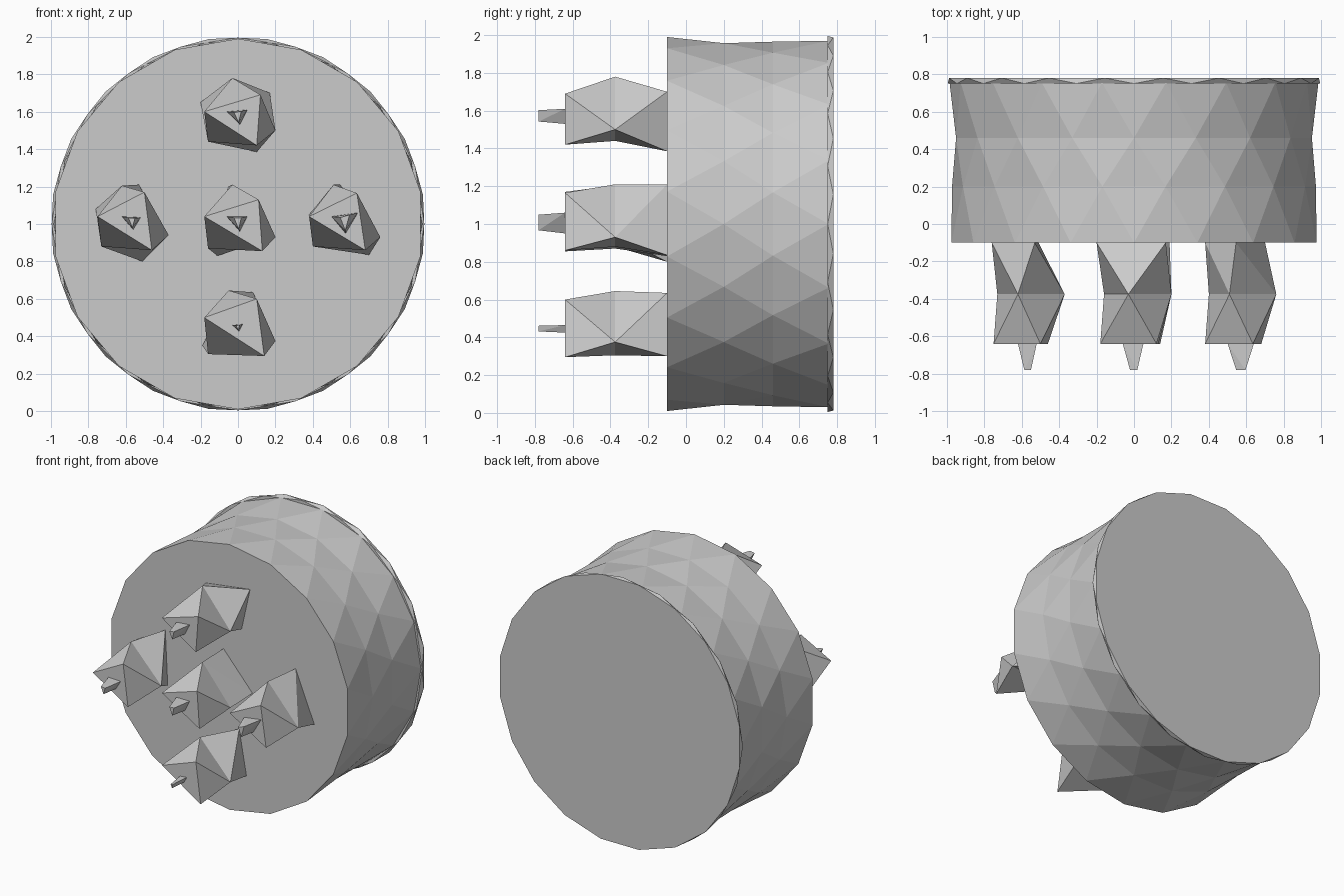
import bpy, bmesh, math

if "Cube" in bpy.data.objects:
    bpy.data.objects.remove(bpy.data.objects["Cube"])


def finish(bm, name):
    bmesh.ops.recalc_face_normals(bm, faces=bm.faces)
    me = bpy.data.meshes.new(name)
    bm.to_mesh(me)
    bm.free()
    ob = bpy.data.objects.new(name, me)
    bpy.context.collection.objects.link(ob)
    return ob


def drum(name, rings, n):
    """Faceted drum along y: rings of (y, radius), each turned half a step."""
    bm = bmesh.new()
    loops = []
    for k, (y, r) in enumerate(rings):
        loops.append([bm.verts.new((
            r * math.sin(math.tau * (i + k / 2) / n), y,
            1 + r * math.cos(math.tau * (i + k / 2) / n))) for i in range(n)])
    for a, b in zip(loops, loops[1:]):
        # keep the diagonals short by following the half-step turn
        for i in range(n):
            j = (i + 1) % n
            bm.faces.new((a[i], a[j], b[i]))
            bm.faces.new((a[j], b[j], b[i]))
    bm.faces.new(loops[0])
    bm.faces.new(loops[-1])
    return finish(bm, name)


def chunk(name, *sections):
    """Faceted peg: triangular (x, z) sections at given y, hulled pairwise."""
    bm = bmesh.new()
    for (y0, s0), (y1, s1) in zip(sections, sections[1:]):
        vs = [bm.verts.new((x, y0, z)) for x, z in s0]
        vs += [bm.verts.new((x, y1, z)) for x, z in s1]
        bmesh.ops.convex_hull(bm, input=vs)
    # drop the hidden walls between the pieces
    for y, _ in sections[1:-1]:
        inner = [f for f in bm.faces if all(abs(v.co.y - y) < 1e-4 for v in f.verts)]
        bmesh.ops.delete(bm, geom=inner, context='FACES_ONLY')
    bmesh.ops.remove_doubles(bm, verts=bm.verts, dist=1e-4)
    return finish(bm, name)


# Main body and thin back rim
drum("body", [(-0.1, 0.99), (0.2, 0.972), (0.46, 0.965), (0.755, 0.985)], 18)
drum("back_rim", [(0.75, 0.995), (0.78, 1.0)], 20)

# Five pegs: front, middle and back triangles, then the tip's base triangle
pegs = {
    "top": ([(-.18, 1.60), (.12, 1.69), (.10, 1.42)],
            [(-.03, 1.78), (.20, 1.50), (-.16, 1.44)],
            [(-.20, 1.65), (.17, 1.70), (.10, 1.385)],
            [(-.06, 1.60), (.05, 1.61), (.01, 1.53)]),
    "left": ([(-.75, 1.04), (-.50, 1.17), (-.46, .86)],
             [(-.62, 1.205), (-.37, .94), (-.73, .88)],
             [(-.76, 1.08), (-.53, 1.21), (-.51, .80)],
             [(-.62, 1.04), (-.52, 1.035), (-.56, .97)]),
    "center": ([(-.18, 1.04), (.11, 1.13), (.13, .855)],
               [(-.03, 1.21), (.20, .93), (-.16, .87)],
               [(-.05, 1.20), (.19, .93), (-.11, .83)],
               [(-.06, 1.04), (.05, 1.04), (.01, .96)]),
    "right": ([(.38, 1.04), (.635, 1.165), (.68, .86)],
              [(.51, 1.21), (.76, .93), (.40, .88)],
              [(.38, 1.05), (.545, 1.21), (.70, .835)],
              [(.50, 1.04), (.64, 1.06), (.575, .95)]),
    "bottom": ([(-.18, .50), (.10, .60), (.14, .295)],
               [(-.05, .645), (.20, .375), (-.16, .305)],
               [(.08, .635), (.14, .30), (-.19, .35)],
               [(-.03, .46), (.025, .465), (.005, .425)]),
}
for side, (front, mid, back, base) in pegs.items():
    chunk(side + "_peg", (-0.64, front), (-0.375, mid), (-0.1, back))
    # Small tapered tip
    cx = sum(p[0] for p in base) / 3
    cz = sum(p[1] for p in base) / 3
    end = [(cx + (x - cx) * 0.35, cz + (z - cz) * 0.75) for x, z in base]
    chunk(side + "_tip", (-0.78, end), (-0.64, base))
